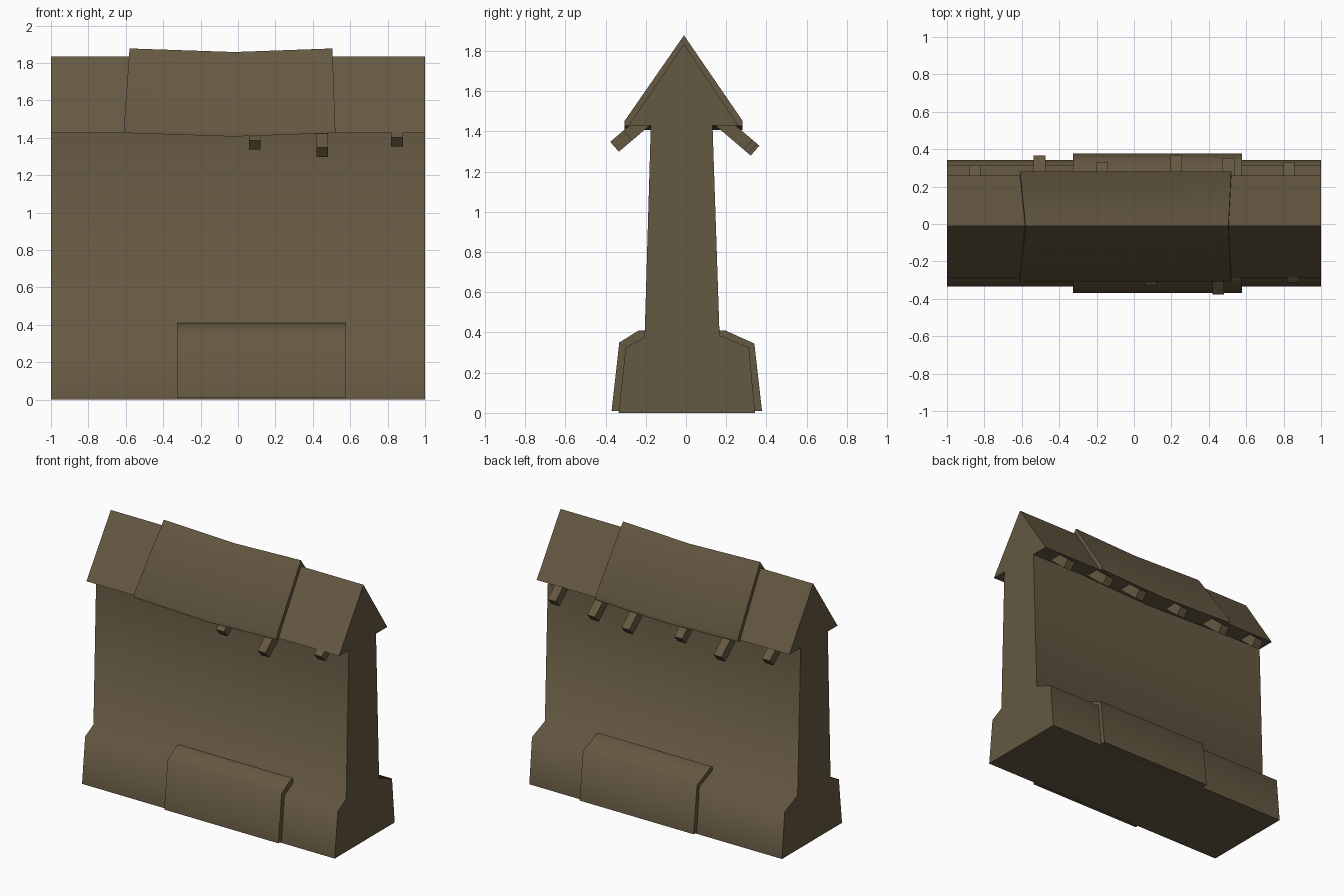
import bpy, bmesh, math

if "Cube" in bpy.data.objects:
    bpy.data.objects.remove(bpy.data.objects["Cube"])

stone = bpy.data.materials.new("weathered brown")
stone.diffuse_color = (0.130, 0.098, 0.054, 1)
stone.use_nodes = True
stone.node_tree.nodes["Principled BSDF"].inputs["Base Color"].default_value = stone.diffuse_color


def loft(name, sections, smooth=75):
    """Skin closed loops of (x, y, z) points and cap both ends."""
    bm = bmesh.new()
    rings = [[bm.verts.new(p) for p in s] for s in sections]
    n = len(rings[0])
    for a, b in zip(rings, rings[1:]):
        for i in range(n):
            j = (i + 1) % n
            bm.faces.new((a[i], a[j], b[j], b[i]))
    bm.faces.new(rings[0][::-1])
    bm.faces.new(rings[-1])
    bmesh.ops.recalc_face_normals(bm, faces=bm.faces[:])
    me = bpy.data.meshes.new(name)
    bm.to_mesh(me)
    bm.free()
    me.materials.append(stone)
    ob = bpy.data.objects.new(name, me)
    bpy.context.collection.objects.link(ob)
    bpy.ops.object.select_all(action='DESELECT')
    ob.select_set(True)
    bpy.context.view_layer.objects.active = ob
    bpy.ops.object.shade_smooth_by_angle(angle=math.radians(smooth))
    return ob


def extrude(name, profile, x0, x1, smooth=75):
    return loft(name, [[(x, y, z) for y, z in profile] for x in (x0, x1)], smooth)


# wall with flared foot and gabled top
extrude("wall", [
    (-0.335, 0), (-0.30, 0.325), (-0.206, 0.375), (-0.175, 1.43), (-0.285, 1.43),
    (-0.01, 1.835),
    (0.26, 1.43), (0.132, 1.43), (0.167, 0.385), (0.313, 0.325), (0.343, 0)], -1, 1)

# raised slabs over the foot, front and back
extrude("front_foot_slab", [
    (-0.15, 0.413), (-0.235, 0.41), (-0.332, 0.35), (-0.37, 0.01), (-0.15, 0.01)], -0.325, 0.578)
extrude("back_foot_slab", [
    (0.12, 0.413), (0.195, 0.41), (0.34, 0.345), (0.378, 0.01), (0.12, 0.01)], -0.325, 0.578)

# sagging cover over the ridge: (x at ridge, x at eaves, vertical offset)
sections = []
for xr, xe, dz in ((-0.58, -0.61, 0), (-0.02, -0.02, -0.019), (0.505, 0.52, 0)):
    sections.append([
        (xr, -0.01, 1.878 + dz),
        (xe, -0.307, 1.45 + dz), (xe, -0.307, 1.426 + dz),
        (xe, 0.282, 1.426 + dz), (xe, 0.282, 1.452 + dz)])
loft("ridge_cover", sections)

# sloping rafter tails: (x, y of the tip), side given by the sign of y
tails = [(0.09, -0.332), (0.45, -0.377), (0.85, -0.312),
         (-0.85, 0.312), (-0.505, 0.365), (-0.17, 0.332),
         (0.225, 0.365), (0.505, 0.352), (0.83, 0.332)]
for i, (x, y) in enumerate(tails):
    s = 1 if y > 0 else -1
    z = 1.333 + 0.85 * (0.36 - y) if s > 0 else 1.348 + 0.85 * (0.377 + y)
    top, low = (y, z), (y - s * 0.043, z - 0.049)
    dy, dz = -s * 0.19, 0.162
    extrude(f"rafter_tail_{i + 1}", [
        top, low, (low[0] + dy, low[1] + dz), (top[0] + dy, top[1] + dz)],
        x - 0.031, x + 0.031, 30)
